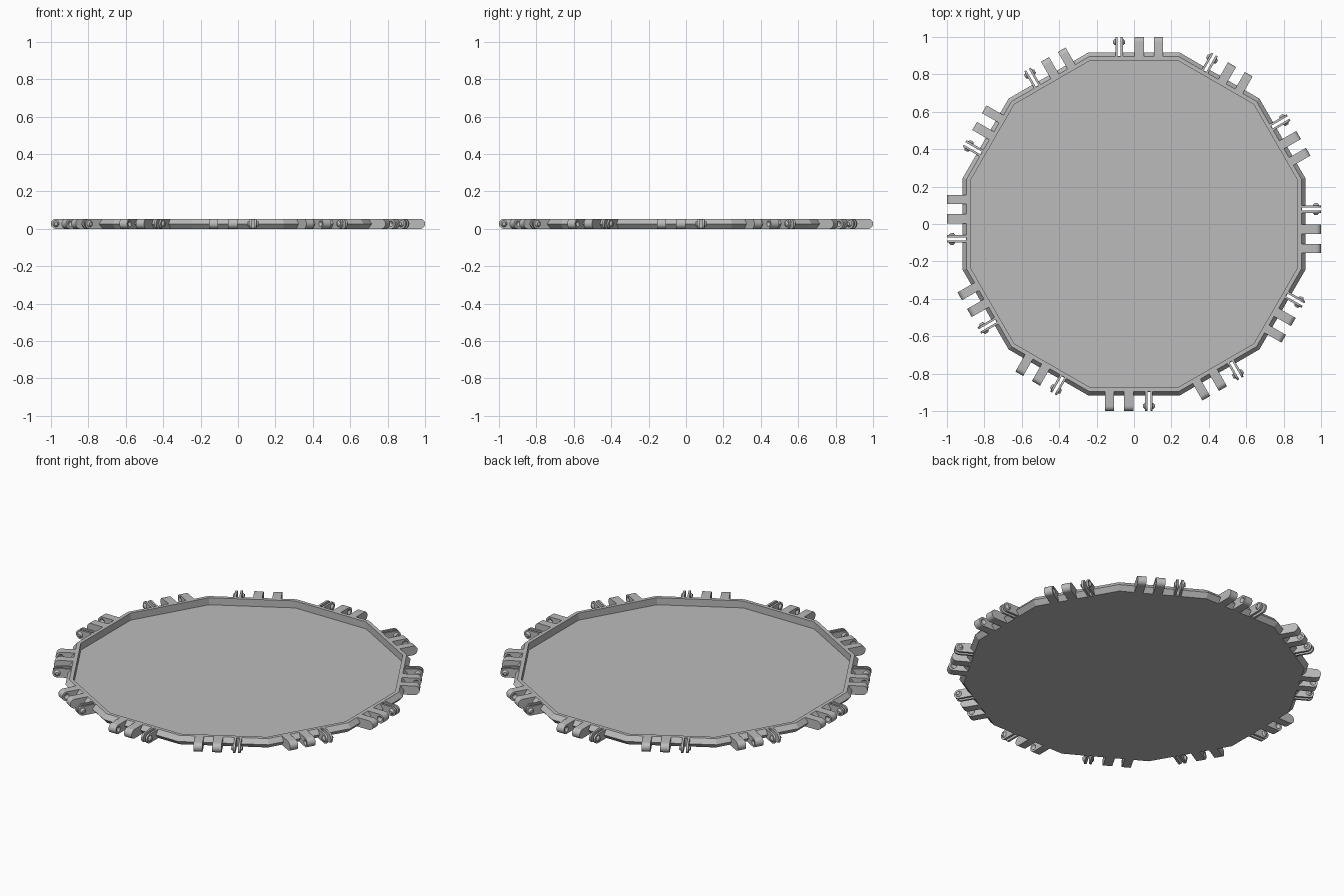
import bpy, bmesh, math
from mathutils import Matrix, Vector

cube = bpy.data.objects.get("Cube")
if cube:
    bpy.data.objects.remove(cube)

SIDES = 12
HEIGHT = 0.054
MID = HEIGHT / 2
STEP = 2 * math.pi / SIDES
PIN_Y = -1 + MID

grey = bpy.data.materials.new("light grey plastic")
grey.use_nodes = True
grey.diffuse_color = (0.5, 0.5, 0.5, 1)
grey.node_tree.nodes["Principled BSDF"].inputs["Base Color"].default_value = (0.5, 0.5, 0.5, 1)


def make_object(name, bm):
    bmesh.ops.recalc_face_normals(bm, faces=bm.faces)
    mesh = bpy.data.meshes.new(name)
    bm.to_mesh(mesh)
    bm.free()
    mesh.materials.append(grey)
    obj = bpy.data.objects.new(name, mesh)
    bpy.context.collection.objects.link(obj)
    return obj


def subtract(obj, cutter):
    """Cut one object out of another and discard the cutter."""
    cutter.hide_render = True
    mod = obj.modifiers.new("cut", 'BOOLEAN')
    mod.operation = 'DIFFERENCE'
    mod.solver = 'EXACT'
    mod.object = cutter
    bpy.context.view_layer.update()
    mesh = bpy.data.meshes.new_from_object(obj.evaluated_get(bpy.context.evaluated_depsgraph_get()))
    obj.modifiers.clear()
    obj.data = mesh
    bpy.data.objects.remove(cutter)


def add_tab(bm, x0, x1, inner=-0.886, segments=12):
    """Straight hinge knuckle with a rounded outer end."""
    profile = [(inner, HEIGHT)]
    for i in range(segments + 1):
        a = math.pi / 2 + math.pi * i / segments
        profile.append((PIN_Y + MID * math.cos(a), MID + MID * math.sin(a)))
    profile.append((inner, 0))
    face = bm.faces.new([bm.verts.new((x0, y, z)) for y, z in profile])
    out = bmesh.ops.extrude_face_region(bm, geom=[face])["geom"]
    moved = [v for v in out if isinstance(v, bmesh.types.BMVert)]
    bmesh.ops.translate(bm, verts=moved, vec=(x1 - x0, 0, 0))


# Shallow tray with a pointed outer edge and a flat rim
bm = bmesh.new()
section = [(0.893, 0), (0.916, MID), (0.895, HEIGHT), (0.874, HEIGHT), (0.874, 0.012)]
rings = []
for apothem, z in section:
    r = apothem / math.cos(STEP / 2)
    rings.append([bm.verts.new((r * math.cos(STEP * (k + 0.5)), r * math.sin(STEP * (k + 0.5)), z))
                  for k in range(SIDES)])
for a, b in zip(rings, rings[1:]):
    for k in range(SIDES):
        n = (k + 1) % SIDES
        bm.faces.new((a[k], a[n], b[n], b[k]))
bm.faces.new(rings[0])
bm.faces.new(rings[-1])
tray = make_object("tray", bm)

# Narrow rim slots behind each split clip
bm = bmesh.new()
for k in range(SIDES):
    place = Matrix.Rotation(STEP * k, 4, 'Z') @ Matrix.Translation((0.08, -0.948, MID))
    bmesh.ops.create_cube(bm, size=1, matrix=place @ Matrix.Diagonal((0.016, 0.1, 0.2, 1)))
subtract(tray, make_object("slot_cutter", bm))

# Pair of socket tabs with dimples on their facing sides
bm = bmesh.new()
add_tab(bm, -0.155, -0.107)
add_tab(bm, -0.053, -0.003)
tabs = make_object("socket_tabs", bm)
bm = bmesh.new()
bmesh.ops.create_uvsphere(bm, u_segments=16, v_segments=10, radius=1,
                          matrix=Matrix.Translation((-0.08, PIN_Y, MID)) @ Matrix.Diagonal((0.04, 0.022, 0.022, 1)))
subtract(tabs, make_object("dimple_cutter", bm))

# Split clip: two thin plates, each with a tapered pin facing outward
bm = bmesh.new()
for side in (-1, 1):
    add_tab(bm, 0.08 + side * 0.008, 0.08 + side * 0.02)
    turn = Matrix.Rotation(side * math.pi / 2, 4, 'Y')
    bmesh.ops.create_cone(bm, cap_ends=True, segments=16, radius1=0.018, radius2=0.009, depth=0.012,
                          matrix=Matrix.Translation((0.08 + side * 0.025, PIN_Y, MID)) @ turn)
clip = make_object("split_clip", bm)

# Smooth the rounded ends, keep the edges sharp
bpy.ops.object.select_all(action='DESELECT')
for obj in (tabs, clip):
    obj.select_set(True)
bpy.context.view_layer.objects.active = tabs
bpy.ops.object.shade_smooth_by_angle(angle=math.radians(30))

# Repeat the hinge parts on every side
for part in (tabs, clip):
    for k in range(1, SIDES):
        copy = part.copy()
        copy.name = f"{part.name}_{k + 1}"
        copy.rotation_euler.z = STEP * k
        bpy.context.collection.objects.link(copy)
